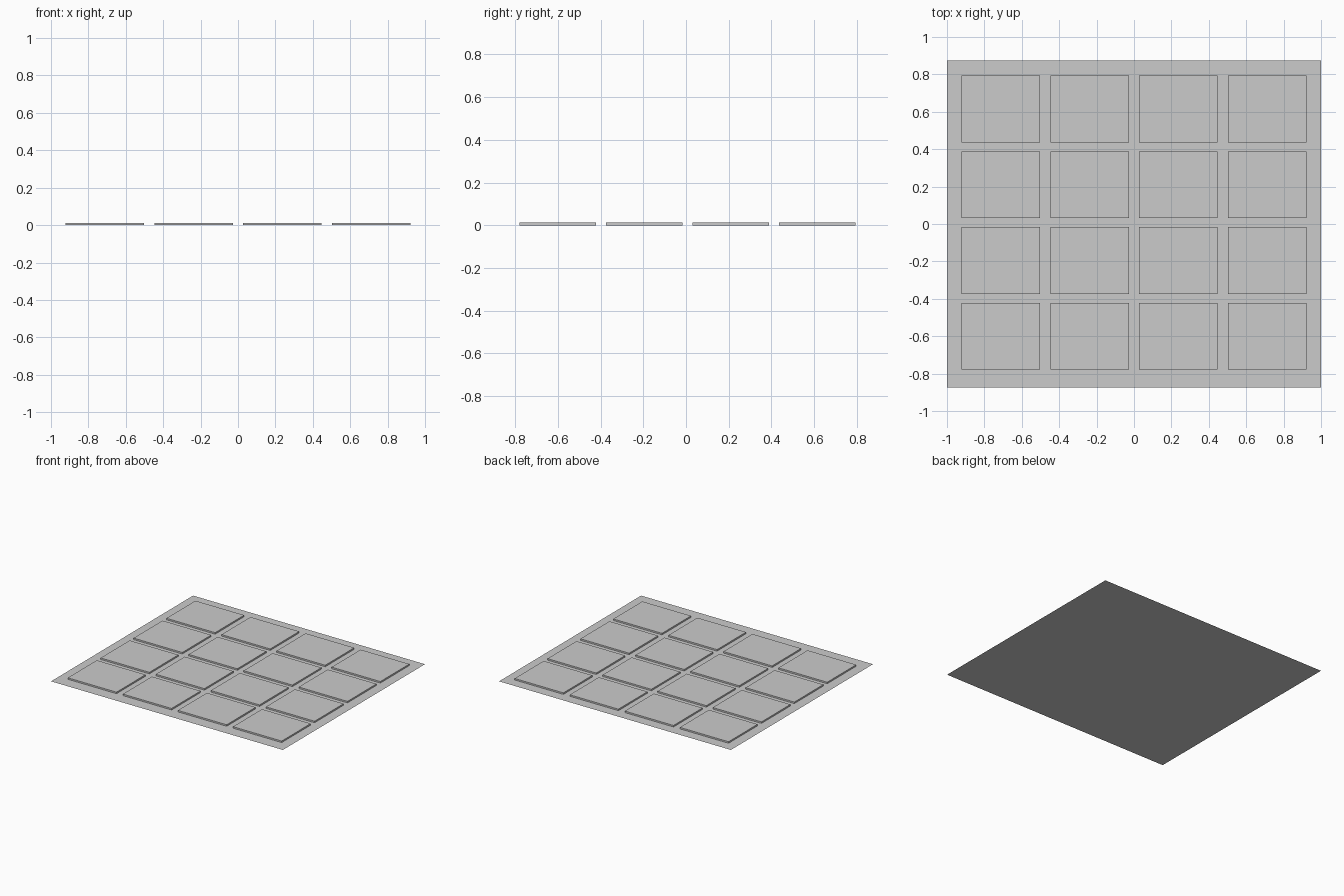
import bpy
import bmesh
from mathutils import Matrix, Vector

if "Cube" in bpy.data.objects:
    bpy.data.objects.remove(bpy.data.objects["Cube"])


def make_object(name, bm):
    mesh = bpy.data.meshes.new(name)
    bm.to_mesh(mesh)
    bm.free()
    obj = bpy.data.objects.new(name, mesh)
    bpy.context.collection.objects.link(obj)
    return obj


# Base sheet: a single flat face on the ground
HALF_X, HALF_Y = 1.0, 0.875
bm = bmesh.new()
corners = [(-1, -1), (1, -1), (1, 1), (-1, 1)]
bm.faces.new([bm.verts.new((x * HALF_X, y * HALF_Y, 0)) for x, y in corners])
make_object("base_sheet", bm)

# Raised tiles: four by four thin slabs, grid set slightly towards the back
TILE = Vector((0.42, 0.357, 0.012))
PITCH_X, PITCH_Y, OFFSET_Y = 0.475, 0.405, 0.007
for row in range(4):
    for col in range(4):
        x = (col - 1.5) * PITCH_X
        y = (row - 1.5) * PITCH_Y + OFFSET_Y
        bm = bmesh.new()
        bmesh.ops.create_cube(
            bm, size=1,
            matrix=Matrix.Translation((x, y, TILE.z / 2)) @ Matrix.Diagonal((*TILE, 1)))
        make_object(f"tile_{row + 1}_{col + 1}", bm)
